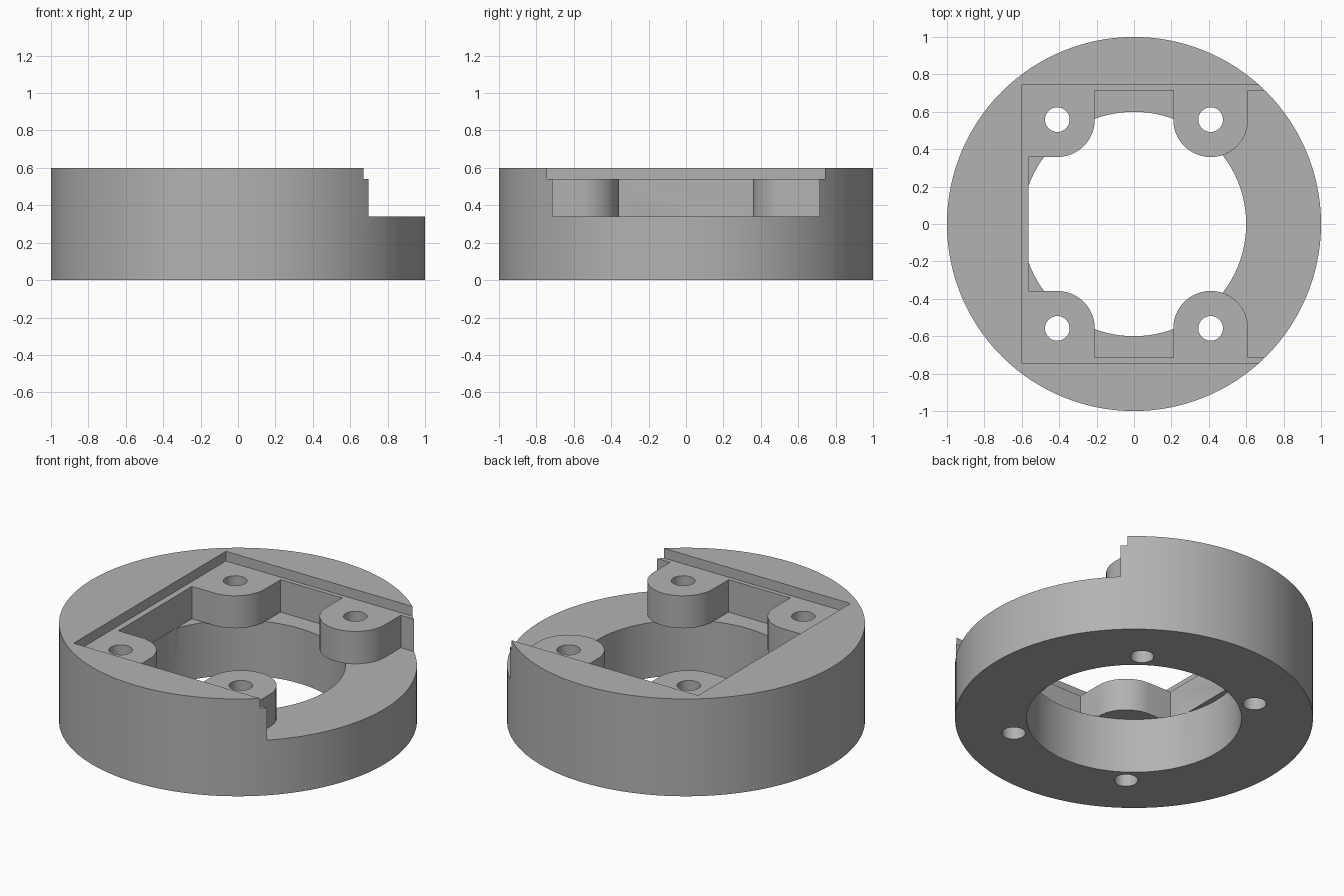
import bpy, bmesh
from math import cos, sin, pi, radians

if "Cube" in bpy.data.objects:
    bpy.data.objects.remove(bpy.data.objects["Cube"])

grey = bpy.data.materials.new("plain grey")
grey.use_nodes = True
grey.diffuse_color = (0.45, 0.45, 0.45, 1)
grey.node_tree.nodes["Principled BSDF"].inputs["Base Color"].default_value = (0.45, 0.45, 0.45, 1)

WALL_X, WALL_Y = -0.565, 0.715        # deep recess walls
HOLE_X, HOLE_Y, BOSS = 0.41, 0.558, 0.2
LEDGE, SEAT, TOP = 0.34, 0.54, 0.6    # floor levels


def arc(x, y, r, start, end, steps):
    angles = [radians(start + (end - start) * i / steps) for i in range(steps + 1)]
    return [(x + r * cos(a), y + r * sin(a)) for a in angles]


def circle(x, y, r, steps):
    return arc(x, y, r, 0, 360, steps)[:-1]


def prism(name, outline, low, high):
    """Extrude a closed counter-clockwise outline between two heights."""
    bm = bmesh.new()
    face = bm.faces.new([bm.verts.new((x, y, low)) for x, y in outline])
    new = bmesh.ops.extrude_face_region(bm, geom=[face])["geom"]
    bmesh.ops.translate(bm, vec=(0, 0, high - low),
                        verts=[v for v in new if isinstance(v, bmesh.types.BMVert)])
    bmesh.ops.recalc_face_normals(bm, faces=bm.faces)
    mesh = bpy.data.meshes.new(name)
    bm.to_mesh(mesh)
    bm.free()
    mesh.materials.append(grey)
    obj = bpy.data.objects.new(name, mesh)
    bpy.context.collection.objects.link(obj)
    return obj


housing = prism("round_housing", circle(0, 0, 1, 128), 0, TOP)

# Deep recess outline, running around the screw bosses; the lower half is mirrored
upper = [(1.3, WALL_Y), (HOLE_X + BOSS, WALL_Y)]
upper += arc(HOLE_X, HOLE_Y, BOSS, 0, -180, 24)
upper += [(HOLE_X - BOSS, WALL_Y), (BOSS - HOLE_X, WALL_Y)]
upper += arc(-HOLE_X, HOLE_Y, BOSS, 0, -90, 12)
upper += [(WALL_X, HOLE_Y - BOSS)]
lower = [(x, -y) for x, y in reversed(upper)]

cutters = [
    prism("deep_recess_cutter", upper + lower, LEDGE, 0.8),
    prism("shallow_seat_cutter",
          [(-0.602, -0.742), (1.3, -0.742), (1.3, 0.742), (-0.602, 0.742)], SEAT, 0.8),
    prism("bore_cutter", circle(0, 0, 0.6, 96), -0.2, LEDGE),
]
# Four screw holes, straight through the bosses
for sx in (-1, 1):
    for sy in (-1, 1):
        cutters.append(prism("screw_hole_cutter",
                             circle(sx * HOLE_X, sy * HOLE_Y, 0.066, 32), -0.2, 0.8))

for cutter in cutters:
    cut = housing.modifiers.new(cutter.name, "BOOLEAN")
    cut.operation = "DIFFERENCE"
    cut.solver = "EXACT"
    cut.object = cutter

# Bake the cuts, then discard the cutters
bpy.context.view_layer.update()
result = housing.evaluated_get(bpy.context.evaluated_depsgraph_get())
housing.data = bpy.data.meshes.new_from_object(result)
housing.data.name = "round_housing"
housing.modifiers.clear()
for cutter in cutters:
    bpy.data.objects.remove(cutter)

bpy.ops.object.select_all(action="DESELECT")
housing.select_set(True)
bpy.context.view_layer.objects.active = housing
bpy.ops.object.shade_smooth_by_angle(angle=radians(30))
